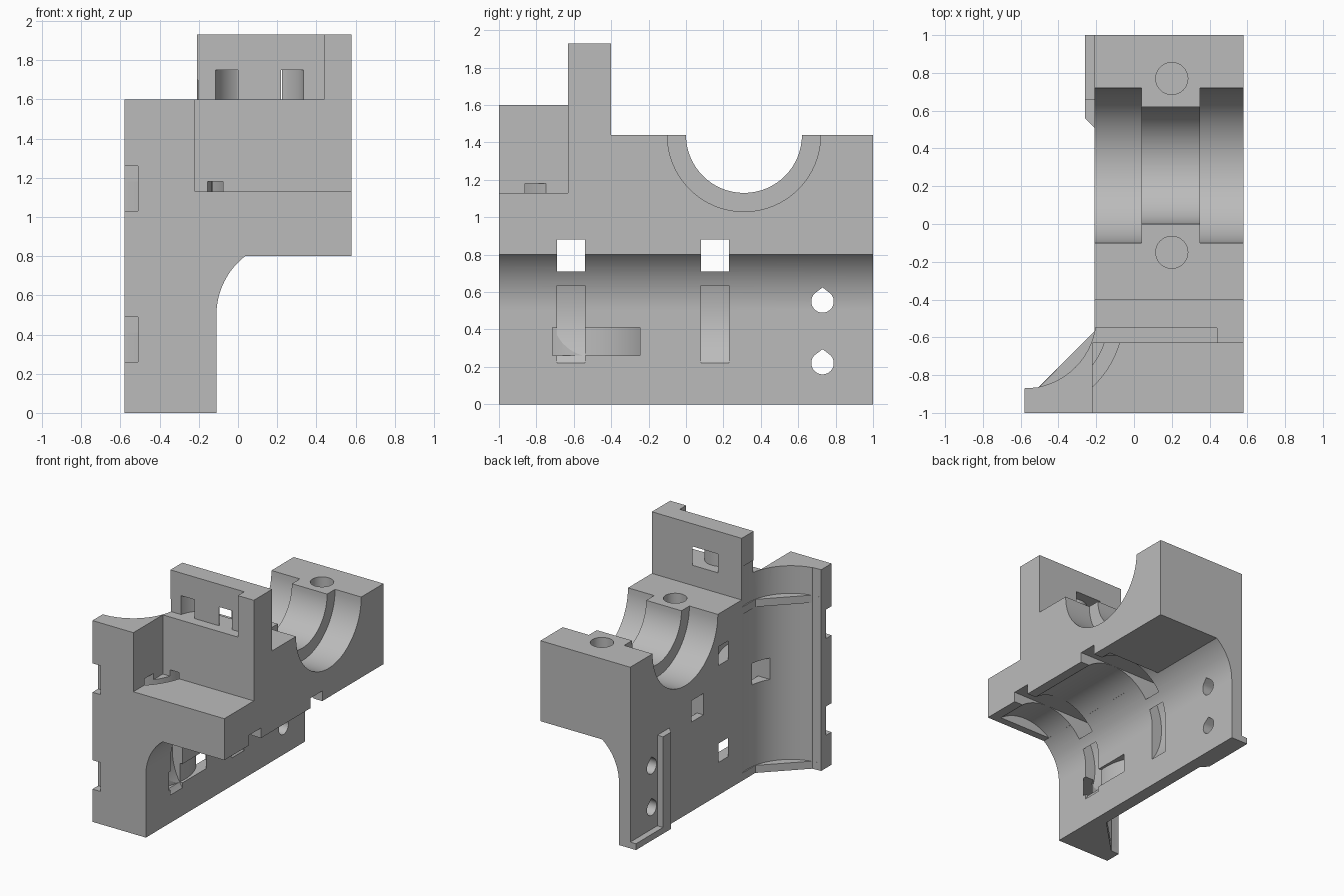
import bpy, bmesh, math
from mathutils import Vector

if "Cube" in bpy.data.objects:
    bpy.data.objects.remove(bpy.data.objects["Cube"])

grey = bpy.data.materials.new("plastic_grey")
grey.diffuse_color = (0.5, 0.5, 0.5, 1)
grey.use_nodes = True
grey.node_tree.nodes["Principled BSDF"].inputs["Base Color"].default_value = grey.diffuse_color


def prism(name, axis, pts, lo, hi):
    """Extrude a polygon along an axis; pts are (y,z), (x,z) or (x,y)."""
    def place(p, t):
        return {"x": (t, p[0], p[1]), "y": (p[0], t, p[1]), "z": (p[0], p[1], t)}[axis]
    bm = bmesh.new()
    a = [bm.verts.new(place(p, lo)) for p in pts]
    b = [bm.verts.new(place(p, hi)) for p in pts]
    bm.faces.new(a)
    bm.faces.new(b[::-1])
    n = len(pts)
    for i in range(n):
        bm.faces.new((a[i], b[i], b[(i + 1) % n], a[(i + 1) % n]))
    bmesh.ops.recalc_face_normals(bm, faces=bm.faces)
    me = bpy.data.meshes.new(name)
    bm.to_mesh(me)
    bm.free()
    me.materials.append(grey)
    ob = bpy.data.objects.new(name, me)
    bpy.context.collection.objects.link(ob)
    return ob


def arc(cx, cy, r, a0, a1, n=32):
    return [(cx + r * math.cos(math.radians(a0 + (a1 - a0) * i / n)),
             cy + r * math.sin(math.radians(a0 + (a1 - a0) * i / n))) for i in range(n + 1)]


def circle(cx, cy, r, n=48):
    return arc(cx, cy, r, 0, 360, n)[:-1]


def rect(x0, y0, x1, y1):
    return [(x0, y0), (x1, y0), (x1, y1), (x0, y1)]


def ring(cx, cy, r0, r1, a0, a1):
    return arc(cx, cy, r1, a0, a1) + arc(cx, cy, r0, a1, a0)


def combine(other, op):
    m = body.modifiers.new("bool", "BOOLEAN")
    m.operation, m.solver, m.object = op, "EXACT", other
    bpy.context.view_layer.update()
    deps = bpy.context.evaluated_depsgraph_get()
    me = bpy.data.meshes.new_from_object(body.evaluated_get(deps))
    body.modifiers.clear()
    body.data = me
    bpy.data.objects.remove(other)


def cut(axis, pts, lo, hi):
    combine(prism("cutter", axis, pts, lo, hi), "DIFFERENCE")


# Main block with stepped side outline and the upright wall
body = prism("carriage_body", "x", [(-1, 0), (1, 0), (1, 1.44), (-.4, 1.44), (-.4, 1.93),
                                    (-.63, 1.93), (-.63, 1.13), (-1, 1.13)], -.21, .58)

# Side flange holding the vertical bearing
combine(prism("flange", "z", [(-.58, -1), (-.15, -1), (-.15, -.6), (-.21, -.57),
                              (-.505, -.865), (-.58, -.87)], 0, 1.6), "UNION")

# Belt guide on the back of the plate: upright rib and bottom ledge
combine(prism("guide_rib", "z", [(-.18, .48), (-.26, .56), (-.26, .66), (-.18, .66)], 0, .77), "UNION")
combine(prism("guide_ledge", "z", rect(-.26, .6, -.18, 1), 0, .05), "UNION")

# Space in front of the wall and shallow recess on its face
cut("y", rect(-.22, 1.13, .7, 2.1), -1.1, -.63)
cut("y", rect(-.3, 1.6, .44, 2.1), -.7, -.55)

# Space under the block with curved corner, and the horizontal bearing pocket
cut("y", arc(.27, .5, .38, 127.8, 180) + [(-.11, -.1), (.7, -.1), (.7, .8)], -1.1, 1.1)
cut("y", arc(.27, .5, .38, 20, 160), -.94, .32)

# Vertical bearing pocket, open above the thin rib
for lo, hi in ((.06, 1.32), (1.38, 1.7)):
    cut("z", circle(-.58, -.49, .38, 64), lo, hi)

# Large half-round seat with narrower middle collar
cut("x", circle(.31, 1.44, .31, 64), -.3, .7)
for lo, hi in ((-.3, .04), (.35, .7)):
    cut("x", circle(.31, 1.44, .41, 64), lo, hi)

# Screw holes in the top
for y in (-.15, .77):
    cut("z", circle(.2, y, .085, 32), .95, 1.6)

# Teardrop holes through the plate
for z in (.22, .55):
    cut("x", arc(.73, z, .06, 135, 405, 28) + [(.73, z + .075)], -.4, .1)

# Tie slots around the horizontal bearing
for y0 in (-.69, .08):
    cut("y", arc(.28, .5, .48, 140, 222), y0, y0 + .15)
    cut("y", rect(-.3, .71, .7, .88), y0, y0 + .15)

# Tie slots around the vertical bearing, with notches in the flange edge
for z0 in (.26, 1.03):
    cut("z", ring(-.58, -.48, .45, .525, -89, 85), z0, z0 + .15)
    cut("z", rect(-.7, -1.1, -.51, -.93), z0, z0 + .23)

# Curved tie slot through the upright wall
cut("z", ring(.11, -.6, .12, .23, -5, 185), 1.6, 1.75)

# Smooth curved faces, keep edges sharp
bpy.context.view_layer.objects.active = body
body.select_set(True)
bpy.ops.object.shade_smooth_by_angle(angle=math.radians(25))
